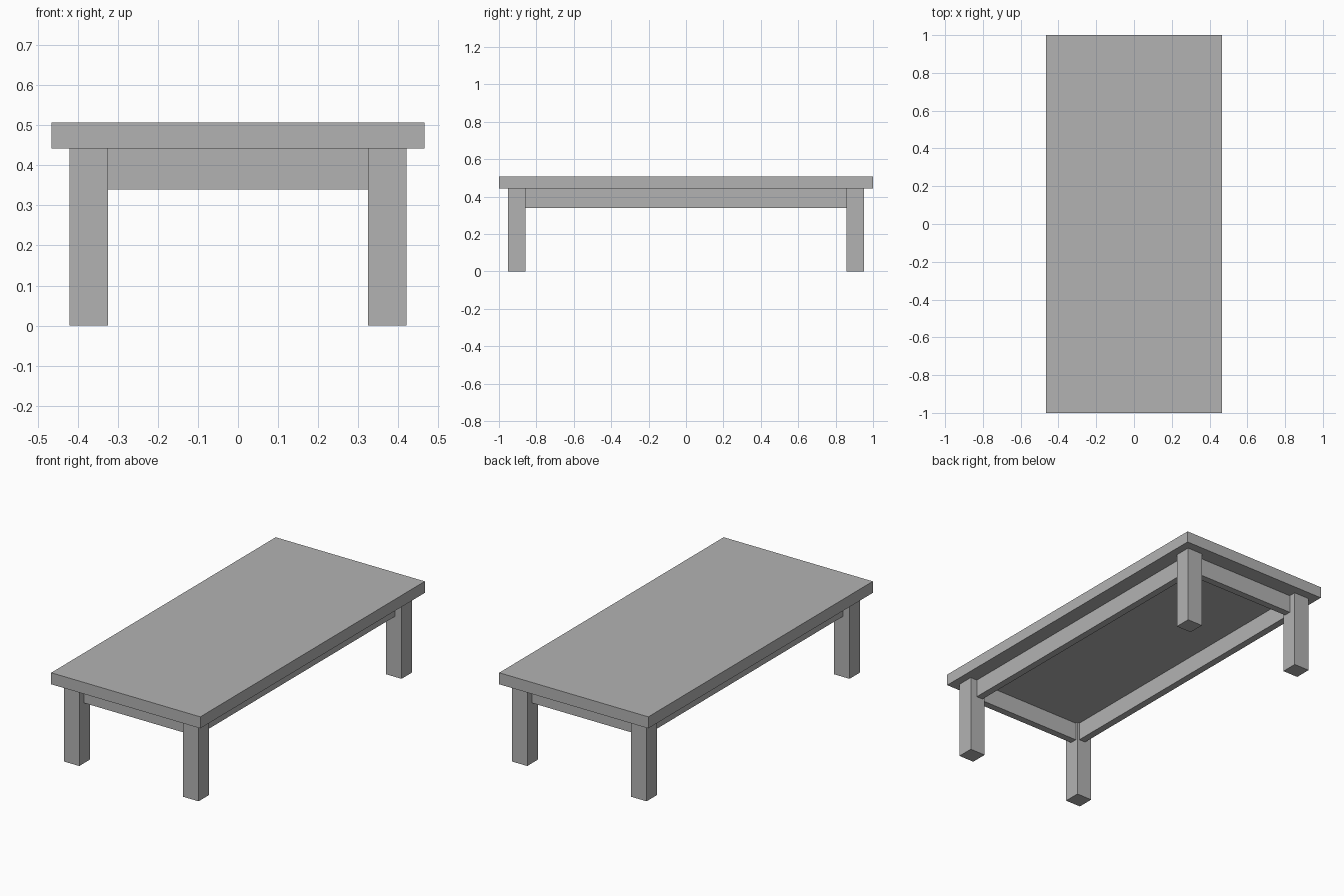
import bpy

cube = bpy.data.objects.get("Cube")
if cube:
    bpy.data.objects.remove(cube, do_unlink=True)

# One plain grey for the whole table
grey = bpy.data.materials.new("plain_grey")
grey.use_nodes = True
GREY = (0.45, 0.45, 0.45, 1)
grey.diffuse_color = GREY
grey.node_tree.nodes["Principled BSDF"].inputs["Base Color"].default_value = GREY


def box(name, low, high):
    """Box between two opposite corners."""
    centre = [(a + b) / 2 for a, b in zip(low, high)]
    bpy.ops.mesh.primitive_cube_add(size=1, location=centre)
    part = bpy.context.object
    part.name = name
    part.scale = [b - a for a, b in zip(low, high)]
    bpy.ops.object.transform_apply(location=False, rotation=False, scale=True)
    part.data.materials.append(grey)


TOP_X, TOP_Y, HEIGHT = 0.465, 1.0, 0.507
UNDERSIDE, RAIL_Z = 0.442, 0.34
LEG_X, LEG_Y = (0.324, 0.42), (0.857, 0.951)      # inner and outer faces
RAIL_X, RAIL_Y = (0.338, 0.378), (0.87, 0.91)


def span(limits, side):
    return sorted(side * v for v in limits)


# Table top
box("table_top", (-TOP_X, -TOP_Y, UNDERSIDE), (TOP_X, TOP_Y, HEIGHT))

# Four square legs
for sx, x_name in ((1, "left"), (-1, "right")):
    for sy, y_name in ((-1, "front"), (1, "back")):
        (x0, x1), (y0, y1) = span(LEG_X, sx), span(LEG_Y, sy)
        box(f"{y_name}_{x_name}_leg", (x0, y0, 0), (x1, y1, UNDERSIDE))

# Rails between the legs
for side, x_name, y_name in ((1, "left", "back"), (-1, "right", "front")):
    x0, x1 = span(RAIL_X, side)
    box(f"{x_name}_rail", (x0, -LEG_Y[0], RAIL_Z), (x1, LEG_Y[0], UNDERSIDE))
    y0, y1 = span(RAIL_Y, side)
    box(f"{y_name}_rail", (-LEG_X[0], y0, RAIL_Z), (LEG_X[0], y1, UNDERSIDE))
